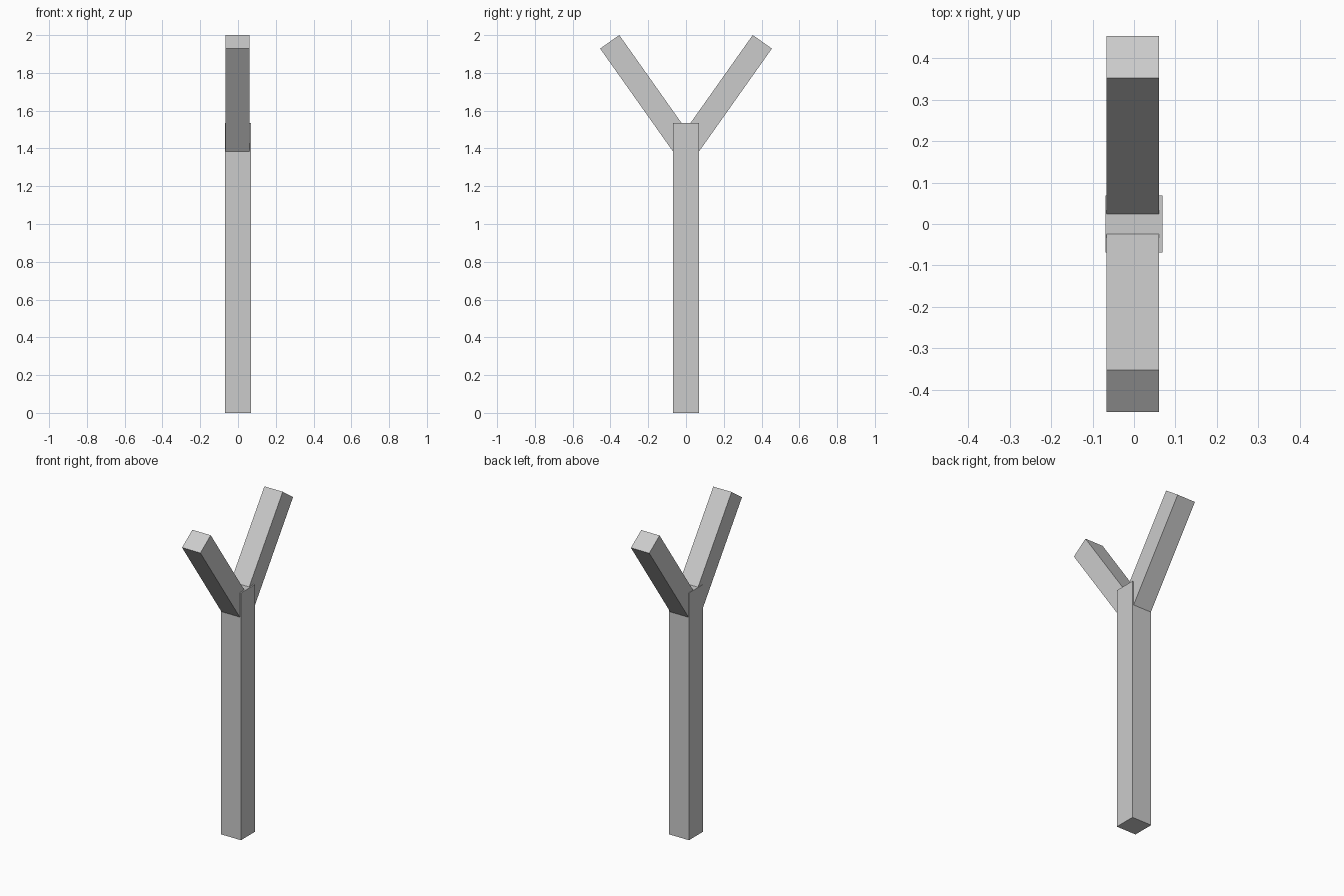
import bpy, math
from mathutils import Vector

if "Cube" in bpy.data.objects:
    bpy.data.objects.remove(bpy.data.objects["Cube"])


def box(name, size, loc, tilt=0.0):
    bpy.ops.mesh.primitive_cube_add(size=1, location=loc, rotation=(tilt, 0, 0))
    ob = bpy.context.object
    ob.name = name
    ob.scale = size
    bpy.ops.object.transform_apply(location=False, rotation=False, scale=True)
    return ob


# upright post
box("post", (0.137, 0.137, 1.535), (0, 0, 0.7675))

# two angled arms, lower ends buried in the post
angle = math.radians(35.3)
length, width = 0.71, 0.124
for side, name in ((1, "back_arm"), (-1, "front_arm")):
    tip = Vector((-0.003, side * 0.404, 1.9645))
    axis = Vector((0, side * math.sin(angle), math.cos(angle)))
    box(name, (0.126, width, length), tip - axis * length / 2, -side * angle)
